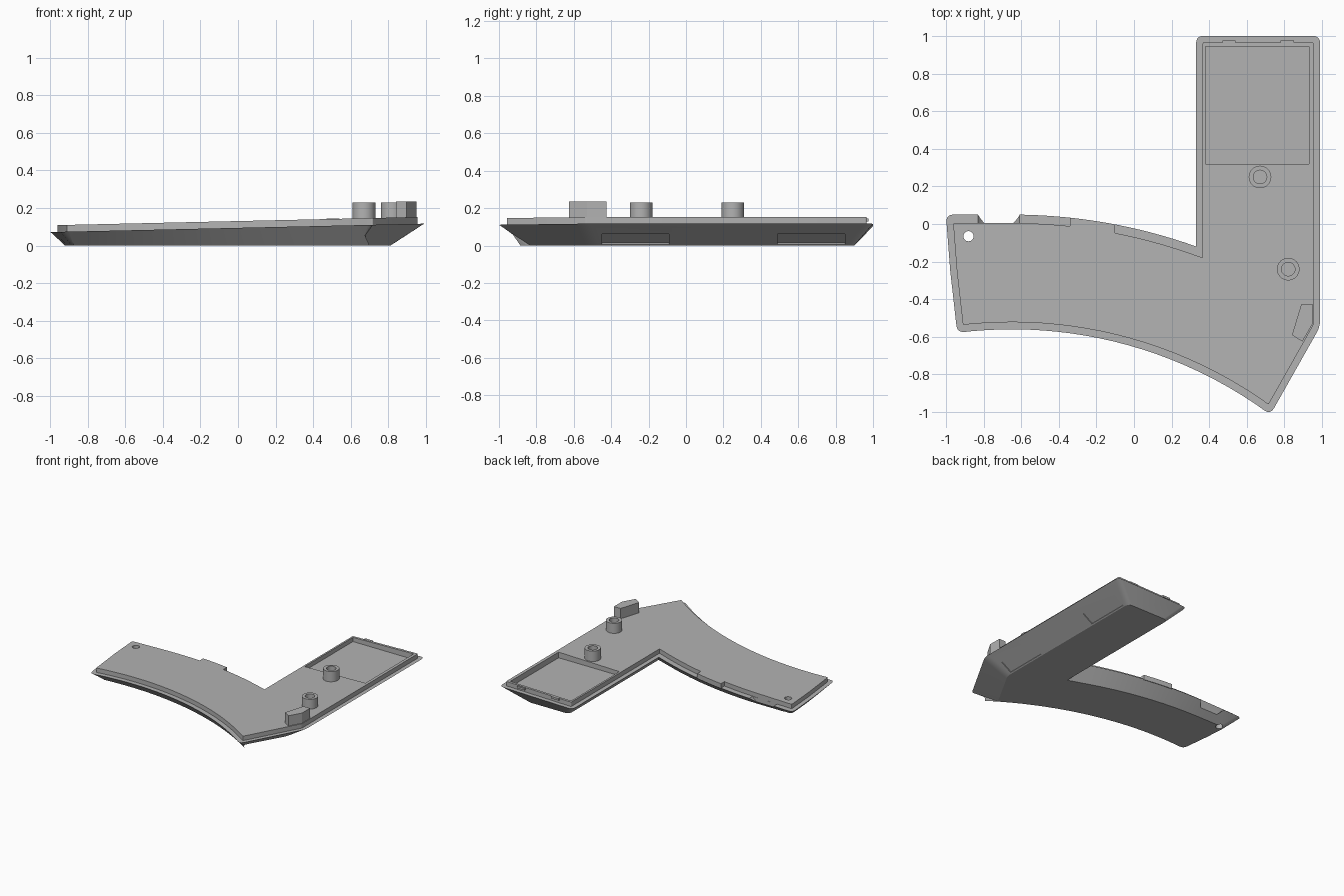
import bpy, bmesh, math
from mathutils import Vector

if "Cube" in bpy.data.objects:
    bpy.data.objects.remove(bpy.data.objects["Cube"])

grey = bpy.data.materials.new("plain grey")
grey.diffuse_color = (0.45, 0.45, 0.45, 1)
grey.use_nodes = True
grey.node_tree.nodes["Principled BSDF"].inputs["Base Color"].default_value = grey.diffuse_color


def rim_z(x):
    return 0.0945 + 0.0225 * x


def lip_z(x):
    return rim_z(x) + 0.036


def loft(name, loops):
    """Bridge equal-length loops of 3D points and cap both ends."""
    bm = bmesh.new()
    rings = [[bm.verts.new(p) for p in loop] for loop in loops]
    n = len(rings[0])
    for a, b in zip(rings, rings[1:]):
        for i in range(n):
            j = (i + 1) % n
            bm.faces.new((a[i], a[j], b[j], b[i]))
    bm.faces.new(rings[0][::-1])
    bm.faces.new(rings[-1])
    bmesh.ops.recalc_face_normals(bm, faces=bm.faces)
    me = bpy.data.meshes.new(name)
    bm.to_mesh(me)
    bm.free()
    me.materials.append(grey)
    ob = bpy.data.objects.new(name, me)
    bpy.context.collection.objects.link(ob)
    return ob


def prism(name, pts, z0, z1):
    return loft(name, [[(x, y, z0) for x, y in pts], [(x, y, z1) for x, y in pts]])


def circle(cx, cy, r, n=32):
    return [(cx + r * math.cos(2 * math.pi * i / n), cy + r * math.sin(2 * math.pi * i / n))
            for i in range(n)]


def offset(pts, dists):
    """Move each edge inward by its own distance (counter-clockwise outline)."""
    n, out = len(pts), []
    for i in range(n):
        p = Vector(pts[i])
        d0 = (p - Vector(pts[i - 1])).normalized()
        d1 = (Vector(pts[(i + 1) % n]) - p).normalized()
        n0, n1 = Vector((-d0.y, d0.x)), Vector((-d1.y, d1.x))
        a, b = dists[i - 1], dists[i]
        det = n0.x * n1.y - n0.y * n1.x
        if abs(det) < 0.005:
            out.append(p + n0 * (a + b) / 2)
        else:
            out.append(p + Vector(((a * n1.y - b * n0.y) / det, (b * n0.x - a * n1.x) / det)))
    return out


def fillet(pts, corners, r, seg=5):
    """Round the listed corners."""
    out, n = [], len(pts)
    for i, p in enumerate(pts):
        p = Vector(p)
        if i not in corners:
            out.append(p)
            continue
        a = p + (Vector(pts[i - 1]) - p).normalized() * r
        b = p + (Vector(pts[(i + 1) % n]) - p).normalized() * r
        for k in range(seg + 1):
            t = k / seg
            out.append(a * (1 - t) ** 2 + p * 2 * t * (1 - t) + b * t * t)
    return out


# Curved arm edges share one centre
CX, CY = -0.65, -2.87


def arc(r, x0, x1, n):
    xs = [x0 + (x1 - x0) * i / n for i in range(n + 1)]
    return [(x, CY + math.sqrt(r * r - (x - CX) ** 2)) for x in xs]


# Rim outline, with one lip inset and one base inset for each edge
outline, lip_in, base_in, corners = [], [], [], []


def add(pts, lip, base, corner=False):
    for p in pts:
        if corner:
            corners.append(len(outline))
        outline.append(p)
        lip_in.append(lip)
        base_in.append(base)


add([(0.99, 1.0)], 0.035, 0.10, True)
add([(0.33, 1.0)], 0.035, 0.10, True)
add(arc(2.92, 0.33, -0.65, 16), 0.045, 0.10)
add([(-1.0, 0.05)], 0.035, 0.07, True)
add([(-0.977, -0.25)], 0.035, 0.07)
front = arc(2.31, -0.94, 0.725, 22)
add(front[:1], 0.038, 0.09, True)
add(front[1:-1], 0.038, 0.09)
add(front[-1:], 0.035, 0.18, True)
add([(0.99, -0.545)], 0.035, 0.18, True)

rim = fillet(outline, corners, 0.04)
lip = fillet(offset(outline, lip_in), corners, 0.008)
base = fillet(offset(outline, base_in), corners, 0.04)

# Sloped shell with raised inner lip
shell = loft("shell", [
    [(p.x, p.y, 0) for p in base],
    [(p.x, p.y, rim_z(p.x)) for p in rim],
    [(p.x, p.y, rim_z(p.x)) for p in lip],
    [(p.x, p.y, lip_z(p.x)) for p in lip]])


def cut(cutter):
    cutter.hide_render = True
    cutter.hide_viewport = True
    m = shell.modifiers.new(cutter.name, 'BOOLEAN')
    m.operation = 'DIFFERENCE'
    m.solver = 'EXACT'
    m.object = cutter


# Pocket in the wide end, and screw hole in the narrow end
cut(prism("pocket_cutter", [(0.38, 0.32), (0.93, 0.32), (0.93, 0.945), (0.38, 0.945)], 0.105, 0.3))
cut(prism("screw_hole_cutter", circle(-0.88, -0.065, 0.027), -0.1, 0.3))

# Rounded scoop in the back rim
ring = circle(-0.72, 0.155, 0.135, 48)
cut(loft("scoop_cutter", [[(x, y, z) for x, z in ring] for y in (0.0055, 0.2)]))

# Shallow rectangular recesses on the sloped right side
ang = math.atan2(0.116, 0.18)
for i, yc in enumerate((-0.27, 0.67)):
    box = prism("recess_cutter_%d" % i,
                [(-0.05, -0.18), (0.05, -0.18), (0.05, 0.18), (-0.05, 0.18)], -0.008, 0.008)
    box.rotation_euler = (0, -ang, 0)
    box.location = (0.862, yc, 0.0335)
    cut(box)

parts = [shell]

# Tab bridging the lip out to the back edge
tab = arc(2.92, -0.34, -0.10, 6) + arc(2.86, -0.10, -0.34, 6)
parts.append(loft("rim_tab", [[(x, y, rim_z(x) - 0.004) for x, y in tab],
                              [(x, y, lip_z(x)) for x, y in tab]]))

# Hollow screw bosses
for i, (cx, cy) in enumerate(((0.67, 0.25), (0.82, -0.24))):
    loops = [[(x, y, z) for x, y in circle(cx, cy, r)]
             for r, z in ((0.06, 0.12), (0.06, 0.23), (0.036, 0.23), (0.036, 0.15))]
    parts.append(loft("screw_boss_%d" % i, loops))

# Corner locating block
parts.append(prism("corner_block", [(0.89, -0.425), (0.95, -0.425), (0.95, -0.53),
                                    (0.895, -0.625), (0.84, -0.59)], 0.12, 0.235))

# Small snap catches at the back end
for i, x in enumerate((0.505, 0.815)):
    parts.append(prism("snap_catch_%d" % i, [(x - 0.035, 0.955), (x + 0.035, 0.955),
                                             (x + 0.035, 0.976), (x - 0.035, 0.976)], 0.128, 0.144))

# Smooth rounded walls, keep hard edges
for ob in parts:
    bpy.ops.object.select_all(action='DESELECT')
    ob.select_set(True)
    bpy.context.view_layer.objects.active = ob
    for m in list(ob.modifiers):
        bpy.ops.object.modifier_apply(modifier=m.name)
    bpy.ops.object.shade_smooth_by_angle(angle=math.radians(25))
